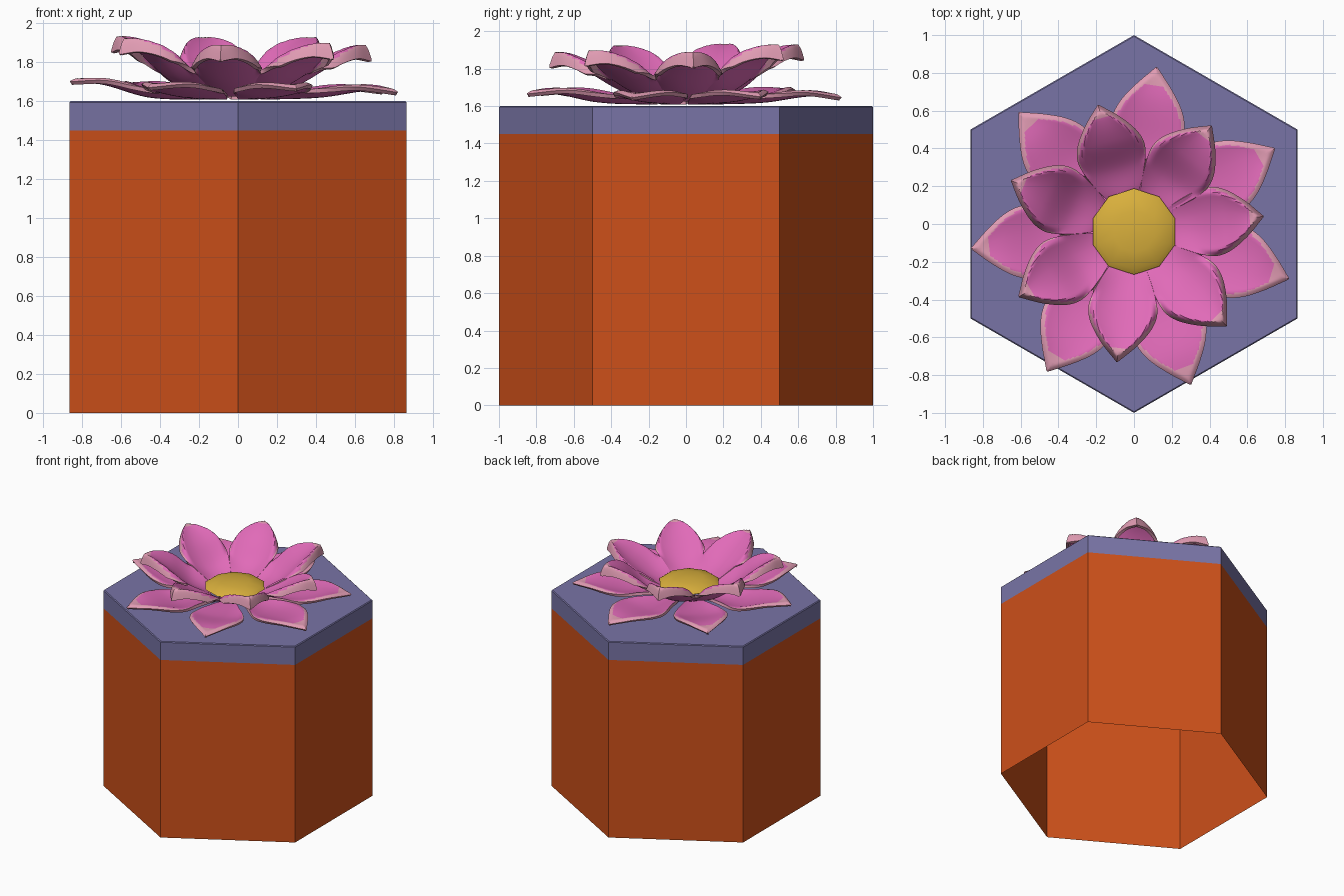
import bpy, bmesh, math
from mathutils import Vector

if "Cube" in bpy.data.objects:
    bpy.data.objects.remove(bpy.data.objects["Cube"])


def material(name, rgb):
    m = bpy.data.materials.new(name)
    m.diffuse_color = (*rgb, 1)
    m.use_nodes = True
    m.node_tree.nodes["Principled BSDF"].inputs["Base Color"].default_value = m.diffuse_color
    return m


ORANGE = material("terracotta orange", (0.61, 0.08, 0.010))
PURPLE = material("slate purple", (0.19, 0.175, 0.38))
PINK = material("petal pink", (0.75, 0.145, 0.48))
PALE = material("pale pink tip", (0.75, 0.33, 0.45))
YELLOW = material("pollen yellow", (0.69, 0.43, 0.045))

CX, CY = -0.01, -0.03   # flower centre


def make_object(name, bm, mats):
    bmesh.ops.recalc_face_normals(bm, faces=bm.faces)
    me = bpy.data.meshes.new(name)
    bm.to_mesh(me)
    bm.free()
    for m in mats:
        me.materials.append(m)
    ob = bpy.data.objects.new(name, me)
    bpy.context.collection.objects.link(ob)
    return ob


def activate(ob):
    bpy.ops.object.select_all(action='DESELECT')
    ob.select_set(True)
    bpy.context.view_layer.objects.active = ob


def rings(name, profile, sides, mat, cap_bottom, cap_top, centre=(0, 0)):
    """Stack of polygon rings from (radius, z) pairs, first corner on +y."""
    bm = bmesh.new()
    loops = []
    for r, z in profile:
        loops.append([bm.verts.new((centre[0] + r * math.sin(2 * math.pi * i / sides),
                                    centre[1] + r * math.cos(2 * math.pi * i / sides), z))
                      for i in range(sides)])
    for a, b in zip(loops, loops[1:]):
        for i in range(sides):
            j = (i + 1) % sides
            bm.faces.new((a[i], a[j], b[j], b[i]))
    if cap_bottom:
        bm.faces.new(loops[0])
    if cap_top:
        bm.faces.new(loops[-1])
    return make_object(name, bm, [mat])


def lerp_table(table, s):
    """Smooth interpolation through a small table (s, value)."""
    for k in range(len(table) - 1):
        s0, v0 = table[k]
        s1, v1 = table[k + 1]
        if s <= s1:
            def slope(i):
                a, b = table[max(i - 1, 0)], table[min(i + 1, len(table) - 1)]
                return (b[1] - a[1]) / (b[0] - a[0])
            h = s1 - s0
            t = (s - s0) / h
            return ((2*t**3 - 3*t**2 + 1) * v0 + (t**3 - 2*t**2 + t) * h * slope(k)
                    + (3*t**2 - 2*t**3) * v1 + (t**3 - t**2) * h * slope(k + 1))
    return table[-1][1]


def clamp(x):
    return max(0.0, min(1.0, x))


def petal(name, tip, base_r, width, height, cup, lip, thick, margin):
    """Pointed cupped petal with a rolled-down lip, from the centre to the tip."""
    d = Vector((tip[0] - CX, tip[1] - CY))
    length = d.length
    d.normalize()
    side = Vector((-d.y, d.x))
    ns, nv = 36, 24
    bm = bmesh.new()
    grid = []
    for i in range(ns + 1):
        s = i / ns
        w = max(lerp_table(width, s), 0.004)
        row = []
        for j in range(nv + 1):
            v = math.copysign(abs(2 * j / nv - 1) ** 0.6, j - nv / 2)
            p = Vector((CX, CY)) + d * (base_r + (length - base_r) * s) + side * (v * w)
            roll = clamp(1 - (1 - abs(v)) * w / 0.035) ** 1.5 * clamp((s - 0.3) / 0.3)
            z = lerp_table(height, s) + cup * v * v * math.sin(math.pi * s ** 0.9) - lip * roll
            row.append((bm.verts.new((p.x, p.y, z)), s, v, w))
        grid.append(row)
    for i in range(ns):
        for j in range(nv):
            q = (grid[i][j], grid[i + 1][j], grid[i + 1][j + 1], grid[i][j + 1])
            f = bm.faces.new([c[0] for c in q])
            s = sum(c[1] for c in q) / 4
            edge = sum((1 - abs(c[2])) * c[3] for c in q) / 4
            # pale border that widens towards the tip
            if s > 0.86 or (s > 0.35 and edge < margin * (s - 0.3) / 0.5):
                f.material_index = 1
    ob = make_object(name, bm, [PINK, PALE])
    if sum(p.normal.z for p in ob.data.polygons) < 0:
        ob.data.flip_normals()
    sol = ob.modifiers.new("thickness", 'SOLIDIFY')
    sol.thickness = thick
    sol.offset = -1
    sol.material_offset_rim = 1
    activate(ob)
    bpy.ops.object.modifier_apply(modifier=sol.name)
    bpy.ops.object.shade_smooth_by_angle(angle=math.radians(40))
    return ob


# Hexagonal pot, open at the bottom, and its lid
rings("pot_wall", [(1, 0), (1, 1.45)], 6, ORANGE, False, False)
rings("pot_lid", [(0.998, 1.35), (0.998, 1.45), (1, 1.45), (1, 1.594), (0.993, 1.6)],
      6, PURPLE, True, True)

# Lower ring of wide, almost flat petals (tip x, y, z)
lower = [(0.12, 0.83, 1.665), (0.745, 0.40, 1.67), (0.82, -0.29, 1.665), (0.30, -0.85, 1.685),
         (-0.46, -0.78, 1.69), (-0.862, -0.13, 1.72), (-0.61, 0.59, 1.695)]
wide = [(0, 0.05), (0.2, 0.115), (0.45, 0.195), (0.6, 0.192), (0.72, 0.16), (0.85, 0.096), (1, 0.004)]
for n, t in enumerate(lower):
    rise = [(0, 1.63), (0.4, 1.64), (0.75, 1.67 + (t[2] - 1.66) * 0.6), (1, t[2])]
    petal(f"lower_petal_{n + 1}", t, 0.17, wide, rise, 0.03, 0.02, 0.022, 0.035)

# Upper ring of raised, cupped petals
upper = [(-0.19, 0.63, 1.93), (0.41, 0.52, 1.93), (0.685, 0.04, 1.89), (0.49, -0.54, 1.90),
         (-0.09, -0.73, 1.89), (-0.61, -0.385, 1.925), (-0.65, 0.23, 1.935)]
slim = [(0, 0.08), (0.2, 0.135), (0.45, 0.182), (0.62, 0.168), (0.82, 0.098), (1, 0.004)]
for n, t in enumerate(upper):
    h = t[2]
    rise = [(0, 1.645), (0.3, 1.71), (0.6, h - 0.085), (0.85, h - 0.01), (1, h)]
    petal(f"upper_petal_{n + 1}", t, 0.17, slim, rise, 0.055, 0.085, 0.022, 0.027)

# Yellow domed flower centre
core = rings("flower_centre", [(0.20, 1.675), (0.228, 1.69), (0.20, 1.71), (0.11, 1.73), (0.02, 1.735)],
             10, YELLOW, True, True, (0.0, -0.04))
activate(core)
bpy.ops.object.shade_smooth_by_angle(angle=math.radians(40))
